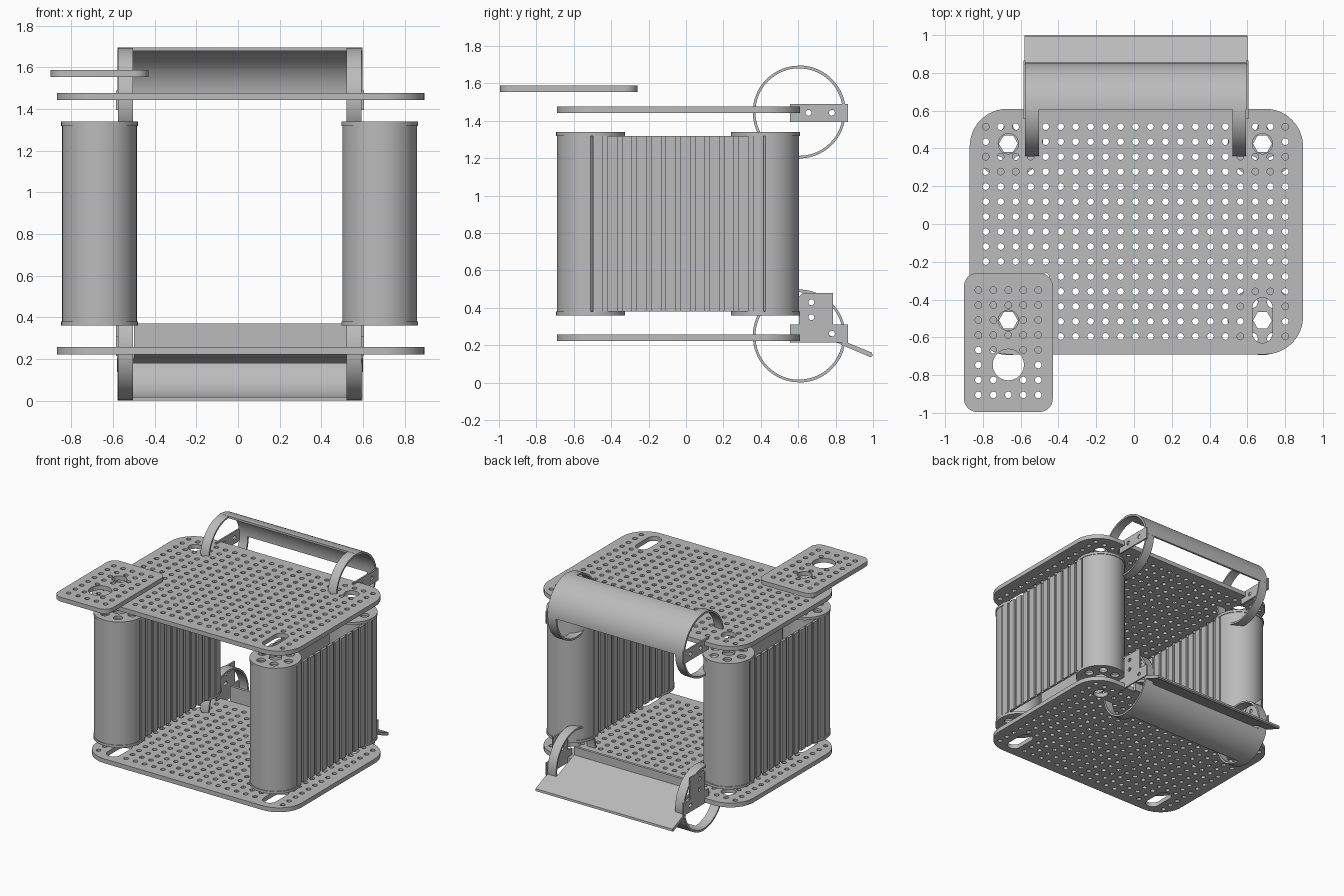
import bpy, bmesh
from math import sin, cos, pi, radians, hypot

cube = bpy.data.objects.get("Cube")
if cube:
    bpy.data.objects.remove(cube)

grey = bpy.data.materials.new("plain_grey")
grey.use_nodes = True
grey.diffuse_color = (0.5, 0.5, 0.5, 1)
grey.node_tree.nodes["Principled BSDF"].inputs["Base Color"].default_value = (0.5, 0.5, 0.5, 1)

PITCH = 0.0793
SIDEWAYS = (pi / 2, 0, pi / 2)   # profile (y, z), extruded along x


def arc(cx, cy, r, start, end, n):
    return [(cx + r * cos(radians(start + (end - start) * i / n)),
             cy + r * sin(radians(start + (end - start) * i / n))) for i in range(n + 1)]


def circle(cx, cy, r, n=16, turn=0):
    return arc(cx, cy, r, turn, turn + 360, n)[:-1]


def rounded(x0, x1, y0, y1, r, n=8):
    return (arc(x1 - r, y1 - r, r, 0, 90, n) + arc(x0 + r, y1 - r, r, 90, 180, n)
            + arc(x0 + r, y0 + r, r, 180, 270, n) + arc(x1 - r, y0 + r, r, 270, 360, n))


def extrude(name, loops, thickness, location, rotation=(0, 0, 0)):
    """Fill an outline with holes and give it thickness, centred on location."""
    curve = bpy.data.curves.new(name, 'CURVE')
    curve.dimensions = '2D'
    curve.fill_mode = 'BOTH'
    curve.extrude = thickness / 2
    for loop in loops:
        spline = curve.splines.new('POLY')
        spline.points.add(len(loop) - 1)
        for point, (x, y) in zip(spline.points, loop):
            point.co = (x, y, 0, 1)
        spline.use_cyclic_u = True
    temp = bpy.data.objects.new(name + "_outline", curve)
    bpy.context.collection.objects.link(temp)
    graph = bpy.context.evaluated_depsgraph_get()
    mesh = bpy.data.meshes.new_from_object(temp.evaluated_get(graph))
    bpy.data.objects.remove(temp)
    bpy.data.curves.remove(curve)
    bm = bmesh.new()
    bm.from_mesh(mesh)
    bmesh.ops.remove_doubles(bm, verts=bm.verts, dist=0.0001)
    bmesh.ops.recalc_face_normals(bm, faces=bm.faces)
    bm.to_mesh(mesh)
    bm.free()
    mesh.name = name
    mesh.materials.clear()
    mesh.materials.append(grey)
    obj = bpy.data.objects.new(name, mesh)
    obj.location, obj.rotation_euler = location, rotation
    bpy.context.collection.objects.link(obj)
    bpy.ops.object.select_all(action='DESELECT')
    obj.select_set(True)
    bpy.context.view_layer.objects.active = obj
    bpy.ops.object.shade_smooth_by_angle(angle=radians(30))
    return obj


def hole_grid(x0, y0, columns, rows, blocked):
    """Small holes on a regular pitch, left out wherever a large hole lies."""
    holes = []
    for i in range(columns):
        for j in range(rows):
            x, y = x0 + i * PITCH, y0 + j * PITCH
            if all(hypot(x - bx, max(abs(y - by) - half, 0)) > r + 0.02
                   for bx, by, r, half in blocked):
                holes.append(circle(x, y, 0.018, 12))
    return holes


# Perforated decks: round holes behind, slots in front
LEFT, RIGHT, FRONT, BACK = 0.68, -0.665, -0.51, 0.425
big = [(x, BACK, 0.054, 0) for x in (LEFT, RIGHT)] + [(x, FRONT, 0.053, 0.067) for x in (LEFT, RIGHT)]
deck = [rounded(-0.87, 0.895, -0.69, 0.61, 0.2, 12)]
for x, y, r, half in big:
    deck.append(rounded(x - r, x + r, y - r - half, y + r + half, r) if half else circle(x, y, r, 24))
deck += hole_grid(-0.785, -0.595, 21, 15, big)
for name, z in (("lower_deck", 0.24), ("upper_deck", 1.46)):
    extrude(name, deck, 0.034, (0, 0, z))

# Small raised plate
big = [(RIGHT, FRONT, 0.054, 0), (RIGHT, -0.745, 0.083, 0)]
small = [rounded(-0.9, -0.43, -0.995, -0.26, 0.07)]
small += [circle(x, y, r, 24) for x, y, r, half in big]
small += hole_grid(-0.824, -0.905, 5, 8, big)
extrude("small_plate", small, 0.034, (0, 0, 1.572))


# Belts around pairs of rollers
def belt_outline(r, groove=0.0, slats=12):
    loop = []
    step = (BACK - FRONT) / slats
    for side in (1, -1):
        start, way = (FRONT, 1) if side > 0 else (BACK, -1)
        if groove:
            for i in range(slats):
                a = start + way * (i * step + 0.15 * step)
                b = start + way * (i * step + 0.85 * step)
                low, high = side * (r - groove), side * r
                loop += [(low, a), (high, a), (high, b), (low, b)]
        turn = 0 if side > 0 else 180
        loop += arc(0, BACK if side > 0 else FRONT, r, turn, turn + 180, 28)
    return loop


cap = [circle(0, 0, 0.184, 48), circle(0, 0, 0.05, 6)]
cap += [circle(0.112 * cos(k * pi / 3), 0.112 * sin(k * pi / 3), 0.032) for k in range(6)]
tube = [circle(0, 0, 0.159, 40), circle(0, 0, 0.145, 40)]
for side, x in (("left", LEFT), ("right", RIGHT)):
    extrude(side + "_belt", [belt_outline(0.179, 0.012), belt_outline(0.16)], 0.94, (x, 0, 0.85))
    for end, y in (("front", FRONT), ("back", BACK)):
        name = side + "_" + end
        extrude(name + "_roller", tube, 0.94, (x, y, 0.85))
        extrude(name + "_lower_cap", cap, 0.02, (x, y, 0.37))
        extrude(name + "_upper_cap", cap, 0.02, (x, y, 1.33))

# Rings and quarter-round guards at the back
RING_Y, RING_R, MID = 0.605, 0.248, 0.01
ring = [circle(0, 0, RING_R, 64), circle(0, 0, RING_R - 0.014, 64)]
for level, z, a, b in (("upper", 1.447, 0, 90), ("lower", 0.25, -90, -17)):
    for side, x in (("left", 0.558), ("right", -0.54)):
        extrude(f"{side}_{level}_ring", ring, 0.072, (x, RING_Y, z), SIDEWAYS)
    shell = arc(0, 0, RING_R + 0.001, a, b, 24) + arc(0, 0, RING_R - 0.015, b, a, 24)
    extrude(level + "_guard", [shell], 1.176, (MID, RING_Y, z), SIDEWAYS)

# Side brackets with bolt holes
upper_bracket = [[(0.555, 1.395), (0.865, 1.395), (0.865, 1.49), (0.555, 1.49)],
                 circle(0.655, 1.443, 0.016), circle(0.78, 1.443, 0.016)]
lower_bracket = [[(0.555, 0.215), (0.865, 0.215), (0.865, 0.31), (0.785, 0.31), (0.785, 0.48),
                  (0.625, 0.48), (0.605, 0.46), (0.605, 0.31), (0.555, 0.31)],
                 circle(0.67, 0.43, 0.016), circle(0.67, 0.35, 0.016), circle(0.78, 0.262, 0.016)]
for side, x in (("left", 0.6), ("right", -0.58)):
    extrude(side + "_upper_bracket", upper_bracket, 0.012, (x, 0, 0), SIDEWAYS)
    extrude(side + "_lower_bracket", lower_bracket, 0.012, (x, 0, 0), SIDEWAYS)

# Loading chute: back panel, sloping floor and wide lip
extrude("chute_panel", [[(0.615, 0.22), (0.635, 0.22), (0.635, 0.37), (0.615, 0.37)]],
        1.02, (MID, 0, 0), SIDEWAYS)
extrude("chute_floor", [[(0.635, 0.285), (0.86, 0.192), (0.867, 0.212), (0.635, 0.307)]],
        1.02, (MID, 0, 0), SIDEWAYS)
extrude("chute_lip", [[(0.83, 0.203), (0.985, 0.137), (0.997, 0.143), (0.995, 0.16), (0.84, 0.224)]],
        1.18, (MID, 0, 0), SIDEWAYS)
